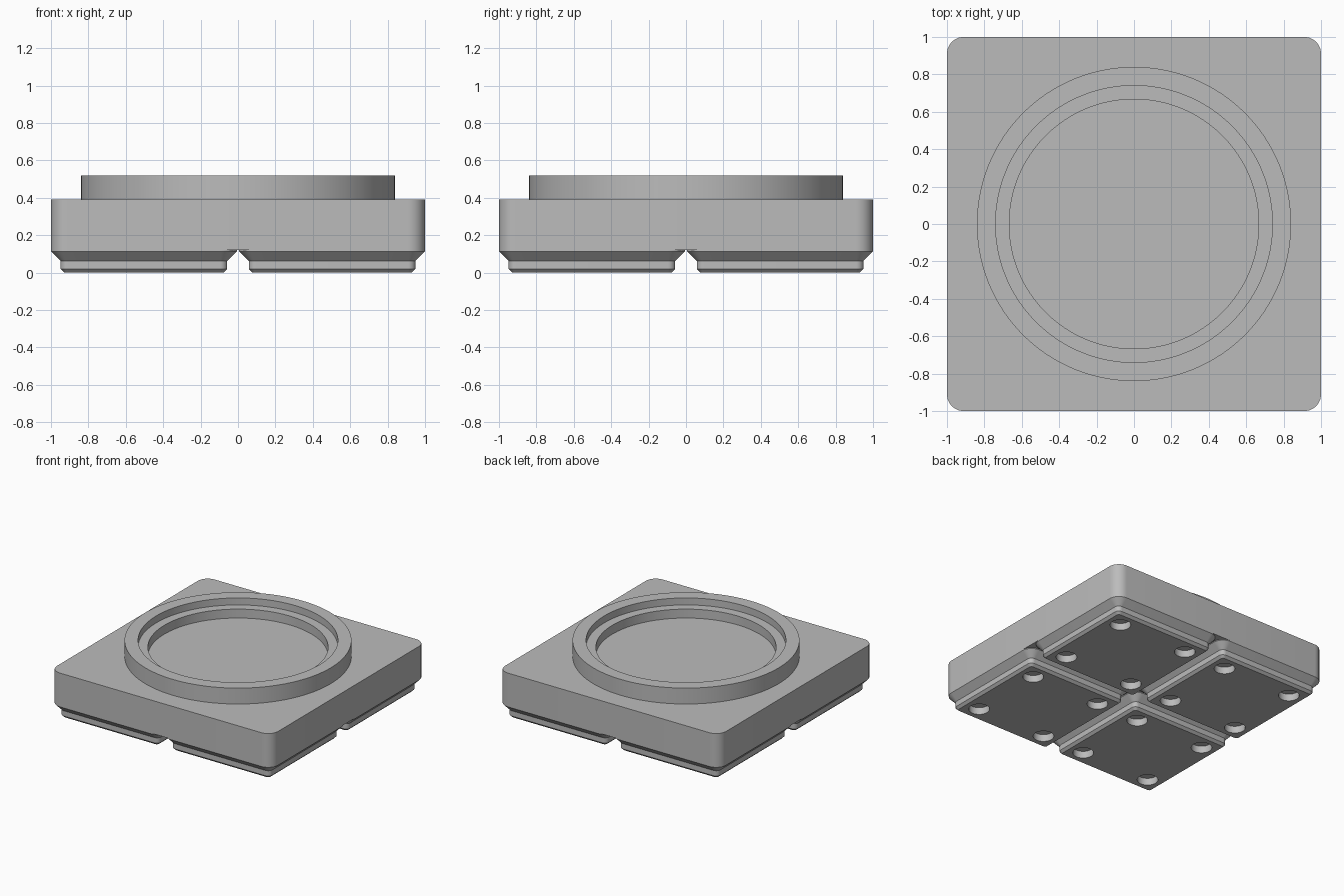
import bpy, bmesh, math

cube = bpy.data.objects.get("Cube")
if cube:
    bpy.data.objects.remove(cube)

grey = bpy.data.materials.new("light_grey")
grey.use_nodes = True
colour = (0.5, 0.5, 0.5, 1)
grey.diffuse_color = colour
grey.node_tree.nodes["Principled BSDF"].inputs["Base Color"].default_value = colour


def make_object(name, bm):
    bmesh.ops.recalc_face_normals(bm, faces=bm.faces)
    mesh = bpy.data.meshes.new(name)
    bm.to_mesh(mesh)
    bm.free()
    mesh.materials.append(grey)
    ob = bpy.data.objects.new(name, mesh)
    bpy.context.collection.objects.link(ob)
    return ob


def smooth(ob):
    bpy.ops.object.select_all(action='DESELECT')
    ob.select_set(True)
    bpy.context.view_layer.objects.active = ob
    bpy.ops.object.shade_smooth_by_angle(angle=math.radians(30))


def rounded_square(half, radius, z, steps=10):
    points = []
    for corner, (sx, sy) in enumerate([(1, 1), (-1, 1), (-1, -1), (1, -1)]):
        for i in range(steps + 1):
            a = (corner + i / steps) * math.pi / 2
            points.append((sx * (half - radius) + radius * math.cos(a),
                           sy * (half - radius) + radius * math.sin(a), z))
    return points


def circle(radius, z, n=128):
    return [(radius * math.cos(2 * math.pi * i / n),
             radius * math.sin(2 * math.pi * i / n), z) for i in range(n)]


def loft(name, loops, capped=True):
    bm = bmesh.new()
    rows = [[bm.verts.new(p) for p in loop] for loop in loops]
    for low, high in zip(rows, rows[1:]):
        for i in range(len(low)):
            j = (i + 1) % len(low)
            bm.faces.new((low[i], low[j], high[j], high[i]))
    if capped:
        bm.faces.new(rows[0])
        bm.faces.new(rows[-1])
    return make_object(name, bm)


BASE, TOP, RIM = 0.12, 0.39, 0.52

# Slab
smooth(loft("body", [rounded_square(1, 0.09, BASE), rounded_square(1, 0.09, TOP)]))

# Stepped ring on top; its floor is the slab
ring = [(0.84, TOP), (0.84, RIM), (0.74, RIM), (0.74, 0.463), (0.667, 0.463), (0.667, TOP)]
smooth(loft("ring", [circle(r, z) for r, z in ring], capped=False))

# Foot with chamfered sides and four round blind holes
foot_levels = [(0.426, 0.019, 0), (0.4455, 0.038, 0.019), (0.4455, 0.038, 0.062),
               (0.497, 0.09, 0.114), (0.497, 0.09, BASE)]
foot = loft("foot_1", [rounded_square(*level) for level in foot_levels])
for sx in (-1, 1):
    for sy in (-1, 1):
        cutter = loft("hole_cutter", [circle(0.077, -0.05, 40), circle(0.077, 0.057, 40)])
        cutter.location = (sx * 0.311, sy * 0.311, 0)
        cutter.hide_render = True
        bpy.context.view_layer.update()
        bpy.context.view_layer.objects.active = foot
        cut = foot.modifiers.new("hole", 'BOOLEAN')
        cut.operation = 'DIFFERENCE'
        cut.solver = 'EXACT'
        cut.object = cutter
        bpy.ops.object.modifier_apply(modifier=cut.name)
        bpy.data.objects.remove(cutter)
smooth(foot)

# Four feet in a square
centres = [(sx * 0.503, sy * 0.503, 0) for sx in (-1, 1) for sy in (-1, 1)]
foot.location = centres[0]
for number, centre in enumerate(centres[1:], 2):
    copy = foot.copy()
    copy.name = f"foot_{number}"
    copy.location = centre
    bpy.context.collection.objects.link(copy)
